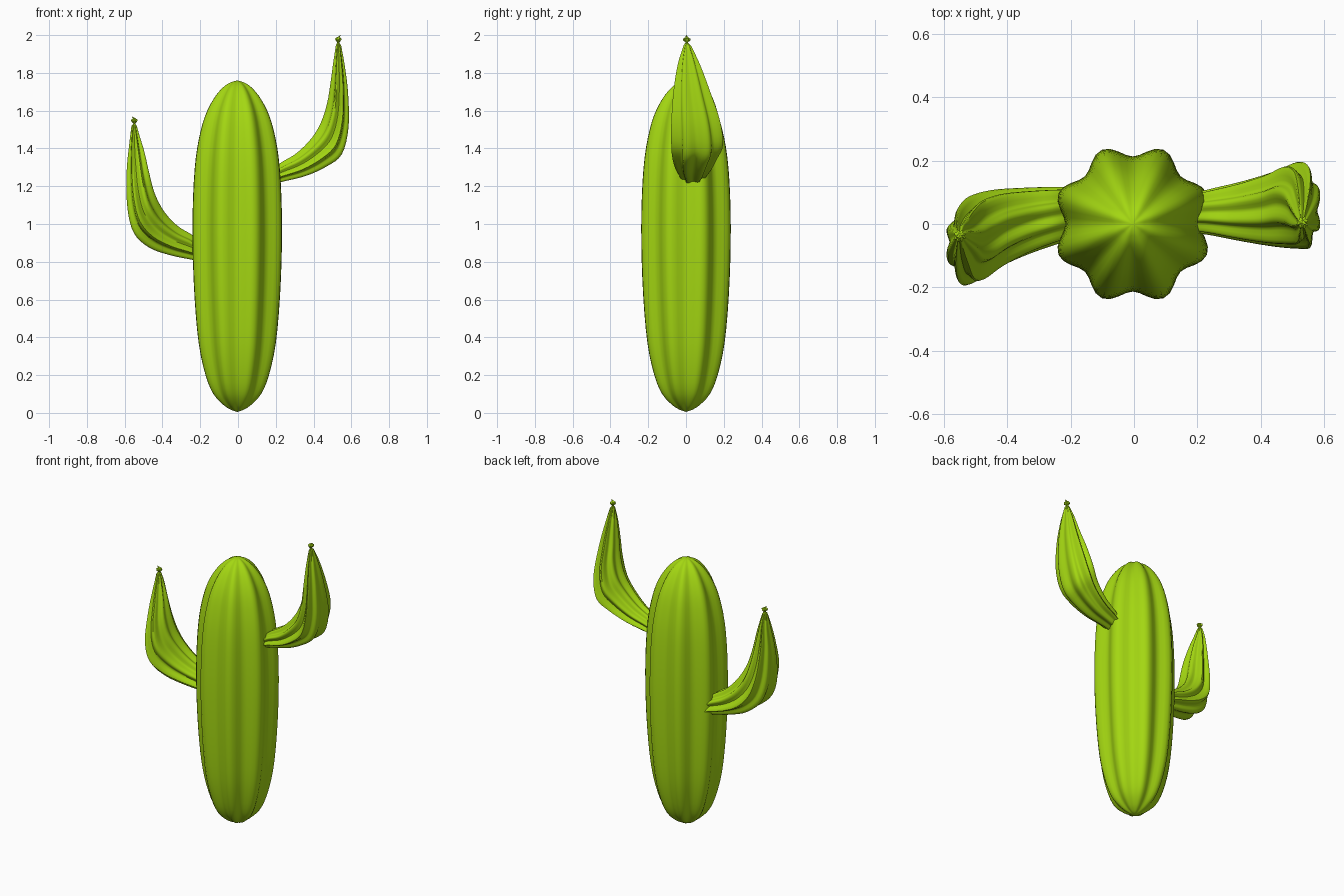
import bpy, bmesh, math
from mathutils import Vector

if "Cube" in bpy.data.objects:
    bpy.data.objects.remove(bpy.data.objects["Cube"])

green = bpy.data.materials.new("cactus_green")
green.diffuse_color = (0.37, 0.68, 0.006, 1.0)
green.use_nodes = True
green.node_tree.nodes["Principled BSDF"].inputs["Base Color"].default_value = green.diffuse_color

RIBS, STEPS = 8, 8
C = math.cos(math.pi / RIBS)      # rib crests sit half a rib off the axes


def rib_section(depth):
    """Unit ribbed outline whose crests touch u, v = +-1."""
    pts = []
    for i in range(RIBS * STEPS):
        a = 2 * math.pi * i / (RIBS * STEPS)
        r = (1 - depth * (0.5 + 0.5 * math.cos(RIBS * a))) / C
        pts.append((r * math.cos(a), r * math.sin(a)))
    return pts


def smooth_rows(rows, n):
    """Catmull-Rom interpolation of rows of numbers."""
    out = []
    for i in range(len(rows) - 1):
        p0, p1, p2, p3 = (rows[max(0, min(len(rows) - 1, i + k))] for k in (-1, 0, 1, 2))
        for s in range(n):
            t = s / n
            out.append([0.5 * (2 * b + (c - a) * t + (2 * a - 5 * b + 4 * c - d) * t * t
                               + (3 * b - a - 3 * c + d) * t ** 3)
                        for a, b, c, d in zip(p0, p1, p2, p3)])
    out.append(list(rows[-1]))
    return out


def loft(name, rings, start=None, end=None):
    """Skin closed rings; close the ends with a pole or a flat cap."""
    bm = bmesh.new()
    vr = [[bm.verts.new(p) for p in ring] for ring in rings]
    n = len(vr[0])
    for a, b in zip(vr, vr[1:]):
        for i in range(n):
            j = (i + 1) % n
            bm.faces.new((a[i], a[j], b[j], b[i]))
    for ring, pole in ((vr[0], start), (vr[-1], end)):
        if pole is None:
            bm.faces.new(ring)
        else:
            p = bm.verts.new(pole)
            for i in range(n):
                bm.faces.new((ring[i], ring[(i + 1) % n], p))
    bmesh.ops.recalc_face_normals(bm, faces=bm.faces[:])
    me = bpy.data.meshes.new(name)
    bm.to_mesh(me)
    bm.free()
    me.materials.append(green)
    ob = bpy.data.objects.new(name, me)
    bpy.context.collection.objects.link(ob)
    bpy.ops.object.select_all(action='DESELECT')
    ob.select_set(True)
    bpy.context.view_layer.objects.active = ob
    bpy.ops.object.shade_smooth_by_angle(angle=math.radians(50))
    return ob


# Trunk: ribbed column, (height, half width)
trunk = [(0.015, 0.03), (0.04, 0.07), (0.10, 0.125), (0.20, 0.166), (0.37, 0.202),
         (0.62, 0.224), (0.90, 0.234), (1.15, 0.231), (1.35, 0.217), (1.50, 0.190),
         (1.60, 0.157), (1.68, 0.112), (1.73, 0.067), (1.752, 0.03)]
section = rib_section(0.16)
loft("trunk",
     [[(-0.004 + w * u, w * v, z) for u, v in section] for z, w in smooth_rows(trunk, 3)],
     (-0.004, 0, 0.005), (-0.004, 0, 1.76))


# Arms: stations of (inner x, inner z, outer x, outer z, low y, high y)
def arm(name, stations, side, tip):
    tx, ty, tz = tip
    # pinched neck and small knot at the tip
    knot = [(0.008, 0.005, 0.006), (0.020, 0.015, 0.018), (0.028, 0.018, 0.018),
            (0.036, 0.007, 0.007)]
    rows = smooth_rows(stations, 4)
    for dz, w, d in knot:
        rows.append([tx - side * w, tz + dz, tx + side * w, tz + dz, ty - d, ty + d])
    rings = []
    for ix, iz, ox, oz, y0, y1 in rows:
        mid = Vector(((ix + ox) / 2, (y0 + y1) / 2, (iz + oz) / 2))
        out = Vector(((ox - ix) / 2, 0, (oz - iz) / 2))
        half = (y1 - y0) / 2
        rings.append([mid + out * u + Vector((0, half * v * (1 + 0.15 * u), 0))
                      for u, v in rib_section(0.24)])
    loft(name, rings, None, (tx + side * 0.014, ty - 0.003, tz + 0.047))


arm("right_arm", [
    (0.17, 1.27, 0.18, 1.21, -0.025, 0.09), (0.22, 1.32, 0.24, 1.225, -0.03, 0.105),
    (0.31, 1.375, 0.36, 1.255, -0.05, 0.13), (0.39, 1.455, 0.47, 1.305, -0.065, 0.16),
    (0.44, 1.54, 0.55, 1.37, -0.07, 0.188), (0.472, 1.64, 0.585, 1.51, -0.07, 0.172),
    (0.49, 1.75, 0.583, 1.69, -0.06, 0.12), (0.505, 1.86, 0.565, 1.84, -0.04, 0.07),
    (0.518, 1.945, 0.546, 1.945, -0.012, 0.025)], 1, (0.531, 0.004, 1.953))
arm("left_arm", [
    (-0.19, 0.89, -0.19, 0.80, -0.045, 0.112), (-0.24, 0.94, -0.25, 0.812, -0.06, 0.112),
    (-0.32, 0.99, -0.36, 0.835, -0.095, 0.108), (-0.39, 1.065, -0.47, 0.875, -0.14, 0.10),
    (-0.44, 1.16, -0.55, 0.95, -0.182, 0.08), (-0.47, 1.27, -0.585, 1.08, -0.178, 0.05),
    (-0.495, 1.38, -0.59, 1.27, -0.13, 0.02), (-0.522, 1.47, -0.575, 1.43, -0.085, 0.0),
    (-0.536, 1.52, -0.564, 1.52, -0.055, -0.022)], -1, (-0.549, -0.038, 1.523))
